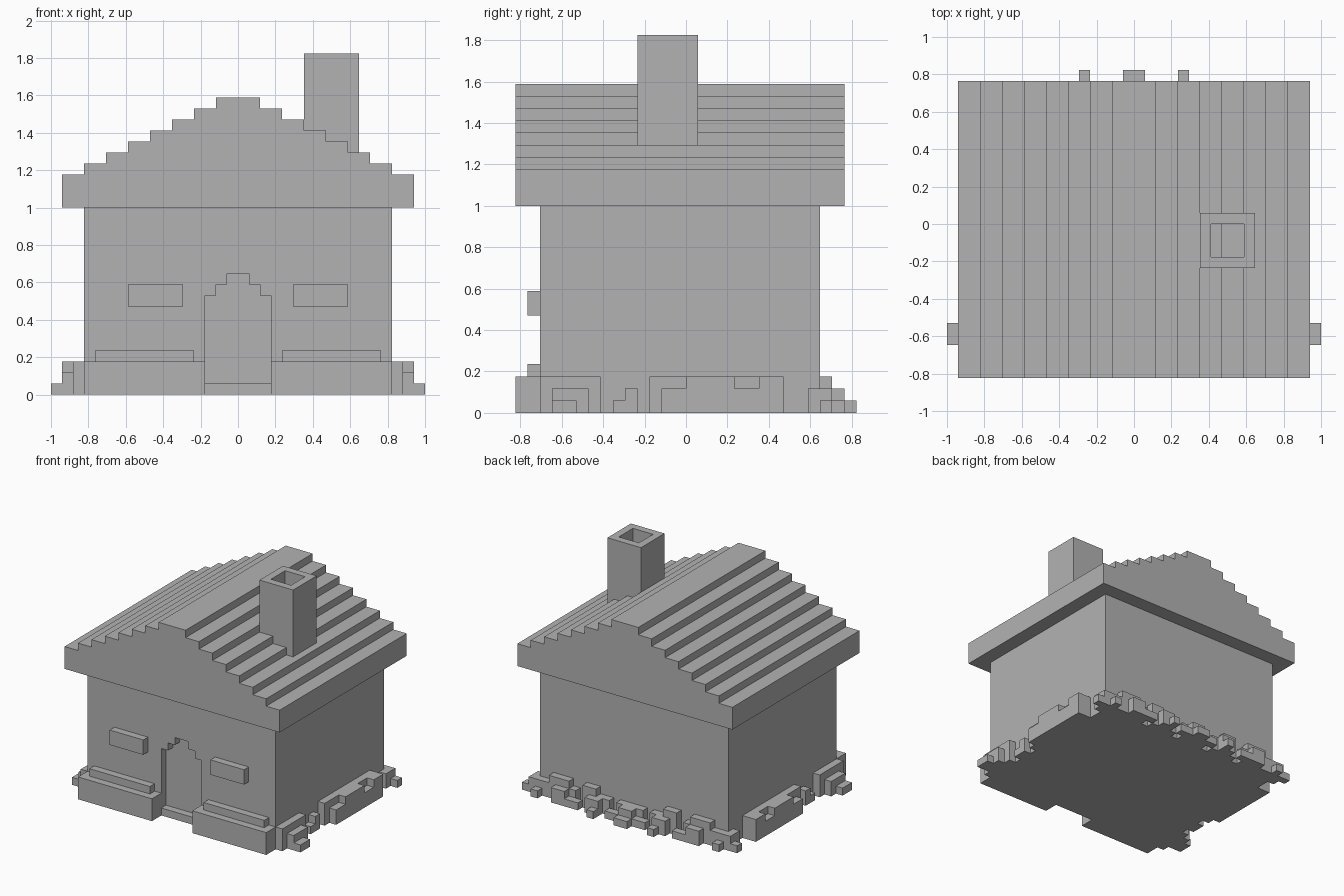
import bpy, bmesh
from mathutils import Vector

U = 1 / 17  # one block

old = bpy.data.objects.get("Cube")
if old:
    bpy.data.objects.remove(old, do_unlink=True)

grey = bpy.data.materials.new("plain_grey")
grey.use_nodes = True
grey.diffuse_color = (0.45, 0.45, 0.45, 1)
for node in grey.node_tree.nodes:
    if node.type == 'BSDF_PRINCIPLED':
        node.inputs["Base Color"].default_value = (0.45, 0.45, 0.45, 1)


def finish(name, bm, mirror=False):
    bmesh.ops.recalc_face_normals(bm, faces=bm.faces)
    mesh = bpy.data.meshes.new(name)
    bm.to_mesh(mesh)
    bm.free()
    mesh.materials.append(grey)
    obj = bpy.data.objects.new(name, mesh)
    bpy.context.collection.objects.link(obj)
    if mirror:
        mod = obj.modifiers.new("Mirror", 'MIRROR')
        mod.use_mirror_merge = False
    return obj


def boxes(name, items, mirror=False):
    """Each item: x0, x1, y0, y1, z0, z1 in blocks."""
    bm = bmesh.new()
    for x0, x1, y0, y1, z0, z1 in items:
        verts = bmesh.ops.create_cube(bm, size=1)["verts"]
        for v in verts:
            v.co = Vector((x0 if v.co.x < 0 else x1,
                           y0 if v.co.y < 0 else y1,
                           z0 if v.co.z < 0 else z1)) * U
    return finish(name, bm, mirror)


def extrude_profile(name, half, y0, y1):
    """Symmetric x-z outline, given as its right half, extruded along y."""
    outline = half + [(-x, z) for x, z in reversed(half)]
    bm = bmesh.new()
    face = bm.faces.new([bm.verts.new((x * U, y0 * U, z * U)) for x, z in outline])
    res = bmesh.ops.extrude_face_region(bm, geom=[face])
    moved = [g for g in res["geom"] if isinstance(g, bmesh.types.BMVert)]
    bmesh.ops.translate(bm, verts=moved, vec=(0, (y1 - y0) * U, 0))
    return finish(name, bm)


# Walls, with a stepped arch doorway through the front layer
boxes("house_walls", [(-14, 14, -11, 11, 0, 17)])
extrude_profile("front_wall", [(1, 11), (1, 10), (2, 10), (2, 9), (3, 9), (3, 0),
                               (14, 0), (14, 17)], -12, -11)
boxes("door_step", [(-3, 3, -12, -11, 0, 1)])

# Stepped roof
steps = [(16, 17)]
for i in range(8):
    steps += [(16 - 2 * i, 20 + i), (14 - 2 * i, 20 + i)]
extrude_profile("roof", steps[:-1], -14, 13)

# Hollow chimney
boxes("chimney", [(6, 7, -4, 1, 22, 31), (10, 11, -4, 1, 22, 31),
                  (7, 10, -4, -3, 22, 31), (7, 10, 0, 1, 22, 31)])

# Front windows and planters
boxes("window_box", [(5, 10, -13, -12, 8, 10)], True)
boxes("planter", [(3, 14, -14, -12, 0, 3)], True)
boxes("planter_top", [(4, 13, -13, -12, 3, 4)], True)

# Hedges on the sides: (layer, y start, y end, height)
side = [(0, -12, -7, 3), (1, -11, -8, 2), (2, -11, -9, 1),
        (0, -6, -5, 1), (0, -5, -4, 2),
        (0, -3, 8, 3), (1, -2, 0, 2), (1, 0, 4, 3), (1, 4, 6, 2), (1, 6, 8, 3),
        (0, 10, 12, 2), (1, 11, 12, 1)]
boxes("side_hedge", [(14 + d, 15 + d, a, b, 0, h) for d, a, b, h in side], True)

# Hedges on the back: (layer, x start, x end, height)
back = [(0, 12, 14, 2), (0, 9, 12, 3), (0, 8, 9, 2), (0, 5, 7, 3), (0, 3, 5, 2),
        (0, 0, 2, 2), (1, 13, 14, 1), (1, 9, 11, 2), (1, 7, 9, 1),
        (1, 4, 6, 2), (1, 0, 1, 2), (1, 1, 3, 1), (2, 4, 5, 1), (2, 0, 1, 1)]
boxes("back_hedge", [(a, b, 11 + d, 12 + d, 0, h) for d, a, b, h in back], True)
